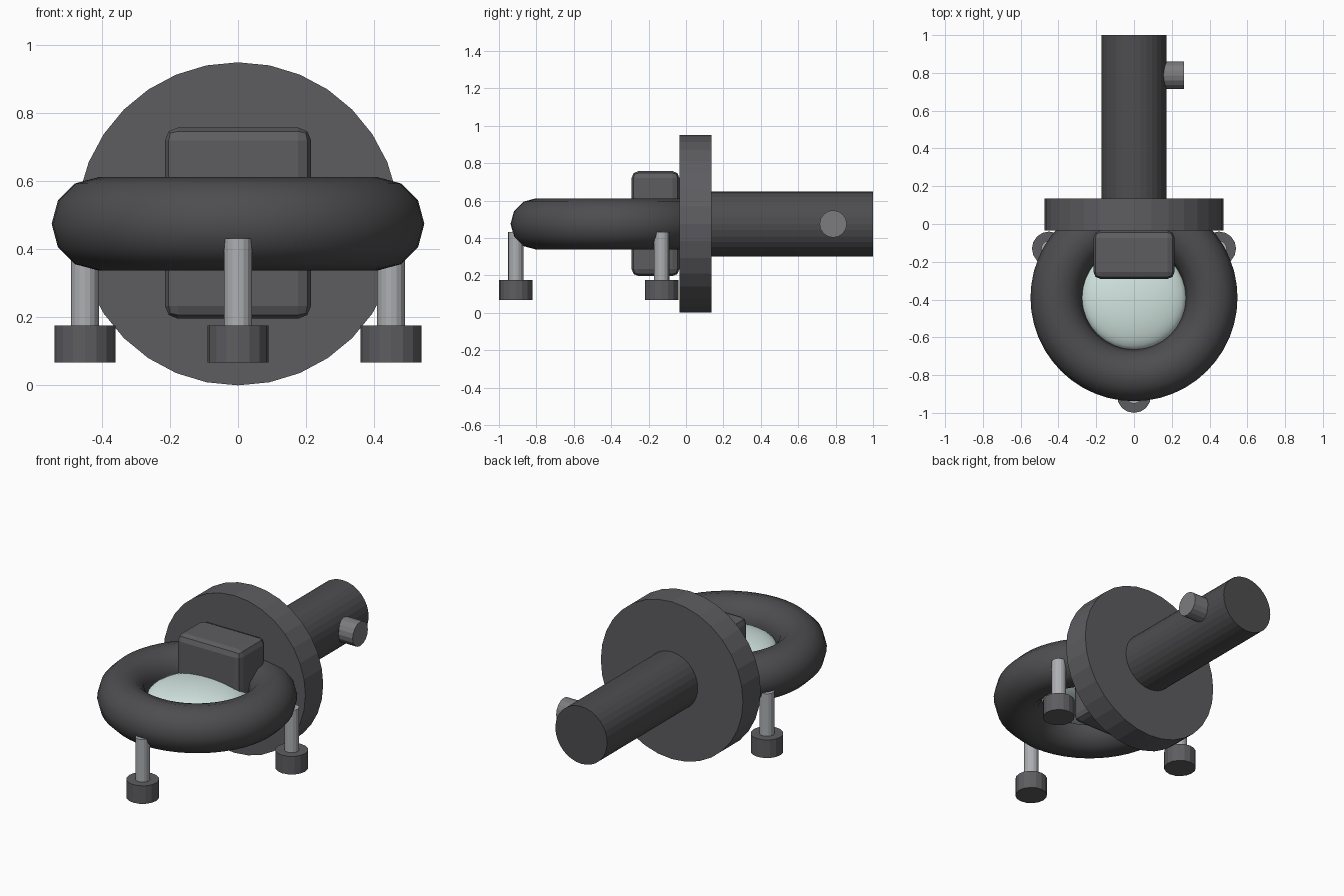
import bpy
from math import pi, radians, cos, sin

if "Cube" in bpy.data.objects:
    bpy.data.objects.remove(bpy.data.objects["Cube"], do_unlink=True)

AXIS_Z = 0.475          # height of the main axis
RING_Y = -0.39          # centre of the ring


def material(name, color):
    mat = bpy.data.materials.new(name)
    mat.use_nodes = True
    mat.diffuse_color = (*color, 1)
    node = next(n for n in mat.node_tree.nodes if n.type == 'BSDF_PRINCIPLED')
    node.inputs["Base Color"].default_value = (*color, 1)
    return mat


DARK = material("dark_metal", (0.075, 0.075, 0.08))
GUNMETAL = material("gunmetal", (0.11, 0.11, 0.12))
STEEL = material("steel", (0.42, 0.43, 0.45))
KNOB = material("knob_grey", (0.2, 0.2, 0.21))
GLASS = material("pale_glass", (0.66, 0.8, 0.76))


def finish(name, mat):
    obj = bpy.context.object
    obj.name = obj.data.name = name
    obj.data.materials.append(mat)
    return obj


def rod(name, mat, radius, start, end, axis, center, sides):
    """Flat-sided cylinder from start to end along the given axis."""
    loc = list(center)
    loc["xyz".index(axis)] = (start + end) / 2
    rot = {"x": (0, pi / 2, 0), "y": (pi / 2, 0, 0), "z": (0, 0, 0)}[axis]
    bpy.ops.mesh.primitive_cylinder_add(vertices=sides, radius=radius,
                                        depth=end - start, location=loc, rotation=rot)
    return finish(name, mat)


# Mounting disc, shaft and side knob
rod("mounting_disc", GUNMETAL, 0.475, -0.035, 0.135, "y", (0, 0, AXIS_Z), 32)
rod("shaft", DARK, 0.173, 0.12, 1.0, "y", (0, 0, AXIS_Z), 32)
rod("side_knob", KNOB, 0.073, 0.1, 0.266, "x", (0, 0.787, AXIS_Z), 16)

# Ring
bpy.ops.mesh.primitive_torus_add(major_radius=0.411, minor_radius=0.137,
                                 major_segments=48, minor_segments=12,
                                 location=(0, RING_Y, AXIS_Z))
bpy.ops.object.shade_smooth()
finish("ring", DARK)

# Flattened lens filling the ring
bpy.ops.mesh.primitive_uv_sphere_add(segments=32, ring_count=16, radius=0.276,
                                     location=(0, RING_Y, AXIS_Z))
bpy.context.object.scale.z = 0.3
bpy.ops.object.shade_smooth()
finish("lens", GLASS)

# Bevelled clamp block between ring and disc
bpy.ops.mesh.primitive_cube_add(size=1, location=(0, -0.163, 0.477))
block = finish("clamp_block", GUNMETAL)
block.scale = (0.43, 0.256, 0.562)
bpy.ops.object.transform_apply(location=False, rotation=False, scale=True)
bevel = block.modifiers.new("edge_bevel", 'BEVEL')
bevel.width = 0.038
bevel.segments = 2

# Three pins with feet, evenly spaced around the ring
for side, angle in (("left", 30), ("right", 150), ("front", 270)):
    a = radians(angle)
    spot = (0.52 * cos(a), RING_Y + 0.52 * sin(a), 0)
    rod(side + "_pin", STEEL, 0.041, 0.15, 0.432, "z", spot, 16)
    rod(side + "_foot", GUNMETAL, 0.09, 0.067, 0.176, "z", spot, 16)
